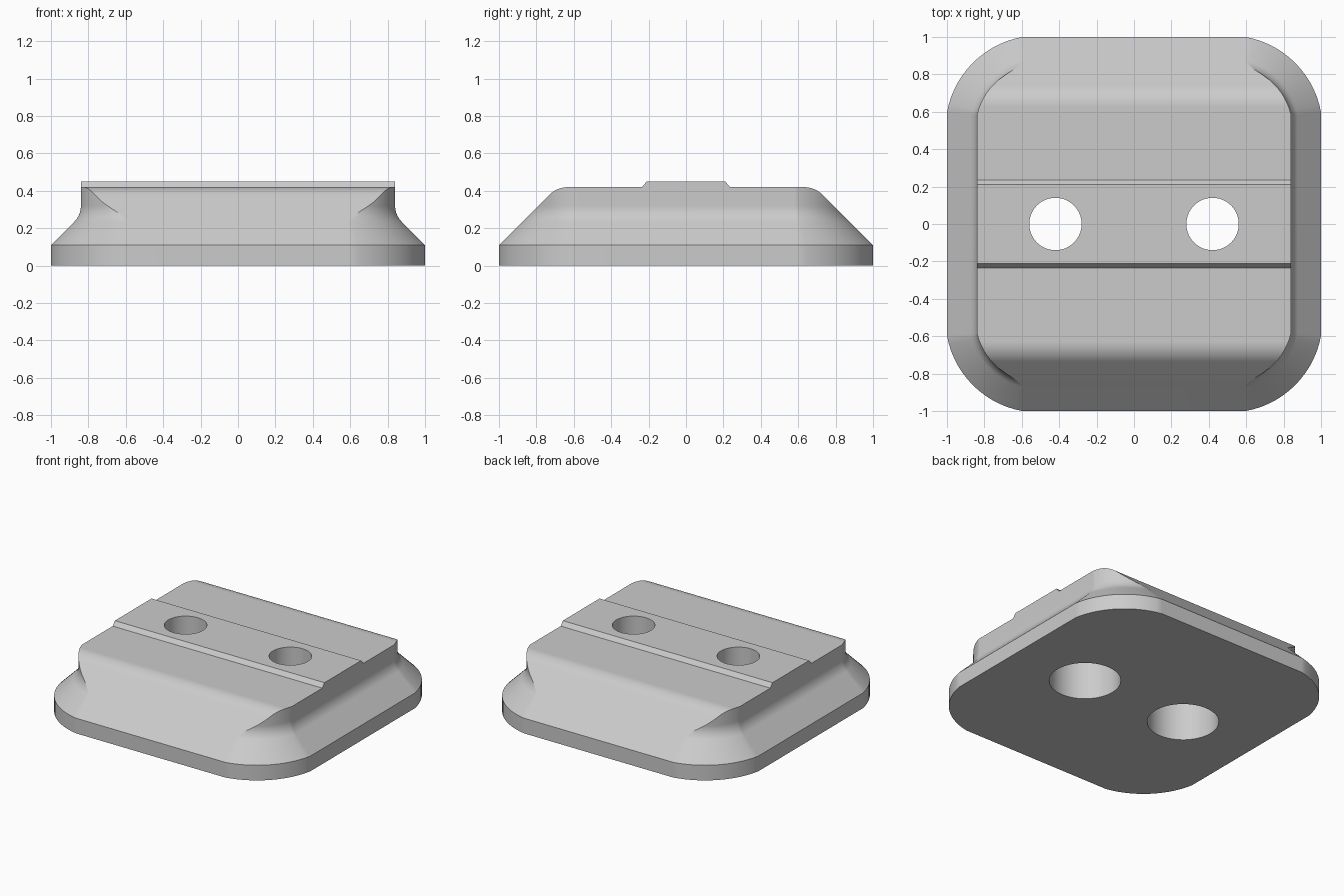
import bpy, bmesh
from math import acos, asin, sin, cos, pi, radians, sqrt, tan

cube = bpy.data.objects.get("Cube")
if cube:
    bpy.data.objects.remove(cube, do_unlink=True)

grey = bpy.data.materials.new("light grey")
grey.use_nodes = True
colour = (0.6, 0.6, 0.6, 1)
grey.diffuse_color = colour
grey.node_tree.nodes["Principled BSDF"].inputs["Base Color"].default_value = colour

RIM, TOP, WALL = 0.11, 0.42, 0.84      # rim height, block top, block half width
CENTRE, CORNER = 0.508, 0.5            # corner arc centre and radius
COVE, ROUND = 0.12, 0.15               # concave foot fillet, convex shoulder fillet
STEPS = 14


def half_width(z):
    """Side profile: upright rim, 45 degree slope, cove, upright wall."""
    meet = RIM + 1 - WALL
    reach = COVE * tan(pi / 8)
    if z <= RIM:
        return 1
    if z <= meet - reach * sqrt(0.5):
        return 1 + RIM - z
    if z >= meet + reach:
        return WALL
    return WALL + COVE - sqrt(COVE ** 2 - (meet + reach - z) ** 2)


def half_depth(z):
    """Front profile: upright rim, 45 degree slope, rounded shoulder."""
    flat_end = 1 + RIM - TOP - ROUND * tan(pi / 8)
    if z <= RIM:
        return 1
    if z <= TOP - ROUND * (1 - sqrt(0.5)):
        return 1 + RIM - z
    return flat_end + sqrt(max(0, ROUND ** 2 - (z - TOP + ROUND) ** 2))


def outline(z):
    """Rounded section at one height, mirrored into all four corners."""
    w = half_width(z)
    d = min(w, half_depth(z))
    r = CORNER - (1 - w)
    a, b = acos((w - CENTRE) / r), asin((d - CENTRE) / r)
    arc = [(CENTRE + r * cos(t), CENTRE + r * sin(t))
           for t in (a + (b - a) * i / STEPS for i in range(STEPS + 1))]
    arc[0], arc[-1] = (w, arc[0][1]), (arc[-1][0], d)
    half = arc + [(-x, y) for x, y in reversed(arc)]
    return half + [(-x, -y) for x, y in half]


def make_object(name, bm):
    bmesh.ops.recalc_face_normals(bm, faces=bm.faces)
    mesh = bpy.data.meshes.new(name)
    bm.to_mesh(mesh)
    bm.free()
    mesh.materials.append(grey)
    obj = bpy.data.objects.new(name, mesh)
    bpy.context.collection.objects.link(obj)
    return obj


# Body: sections stacked from the rim up to the block top
cove_low = RIM + 1 - WALL - COVE * tan(pi / 8) * sqrt(0.5)
cove_high = RIM + 1 - WALL + COVE * tan(pi / 8)
shoulder = TOP - ROUND * (1 - sqrt(0.5))
heights = [0, RIM, cove_low]
heights += [cove_low + (cove_high - cove_low) * i / 10 for i in range(1, 11)]
heights += [cove_high + (shoulder - cove_high) * i / 3 for i in range(1, 4)]
heights += [TOP - ROUND * (1 - cos(pi / 4 * (1 - i / 8))) for i in range(1, 9)]

bm = bmesh.new()
rings = [[bm.verts.new((x, y, z)) for x, y in outline(z)] for z in heights]
for low, high in zip(rings, rings[1:]):
    for i in range(len(low)):
        j = (i + 1) % len(low)
        bm.faces.new((low[i], low[j], high[j], high[i]))
bm.faces.new(rings[0][::-1])
top_faces = [bm.faces.new(rings[-1])]

# Raised rib: split the top across, then lift the middle strip
for y in (-0.235, -0.21, 0.21, 0.235):
    parts = set(top_faces)
    for f in top_faces:
        parts.update(f.edges, f.verts)
    bmesh.ops.bisect_plane(bm, geom=list(parts), plane_co=(0, y, 0), plane_no=(0, 1, 0))
    bm.normal_update()
    top_faces = [f for f in bm.faces if all(v.co.z > TOP - 1e-5 for v in f.verts)]
for v in bm.verts:
    if v.co.z > TOP - 1e-5 and abs(v.co.y) < 0.22:
        v.co.z += 0.03
body = make_object("base_body", bm)

# Stepped bolt holes: wide below, narrow above
bm = bmesh.new()
hole_profile = ((0.235, -0.1), (0.235, 0.3), (0.14, 0.3), (0.14, 0.6))
for cx in (-0.42, 0.42):
    loops = [[bm.verts.new((cx + r * cos(2 * pi * i / 64), r * sin(2 * pi * i / 64), z))
              for i in range(64)] for r, z in hole_profile]
    for low, high in zip(loops, loops[1:]):
        for i in range(64):
            j = (i + 1) % 64
            bm.faces.new((low[i], low[j], high[j], high[i]))
    bm.faces.new(loops[0][::-1])
    bm.faces.new(loops[-1])
cutter = make_object("hole_cutter", bm)
cutter.hide_render = True

bpy.ops.object.select_all(action='DESELECT')
body.select_set(True)
bpy.context.view_layer.objects.active = body
cut = body.modifiers.new("holes", 'BOOLEAN')
cut.operation, cut.solver, cut.object = 'DIFFERENCE', 'EXACT', cutter
bpy.ops.object.modifier_apply(modifier=cut.name)
bpy.data.objects.remove(cutter, do_unlink=True)

# Soft fillets, crisp edges
bpy.ops.object.shade_smooth_by_angle(angle=radians(25))
weighted = body.modifiers.new("weighted_normals", 'WEIGHTED_NORMAL')
weighted.keep_sharp = True
